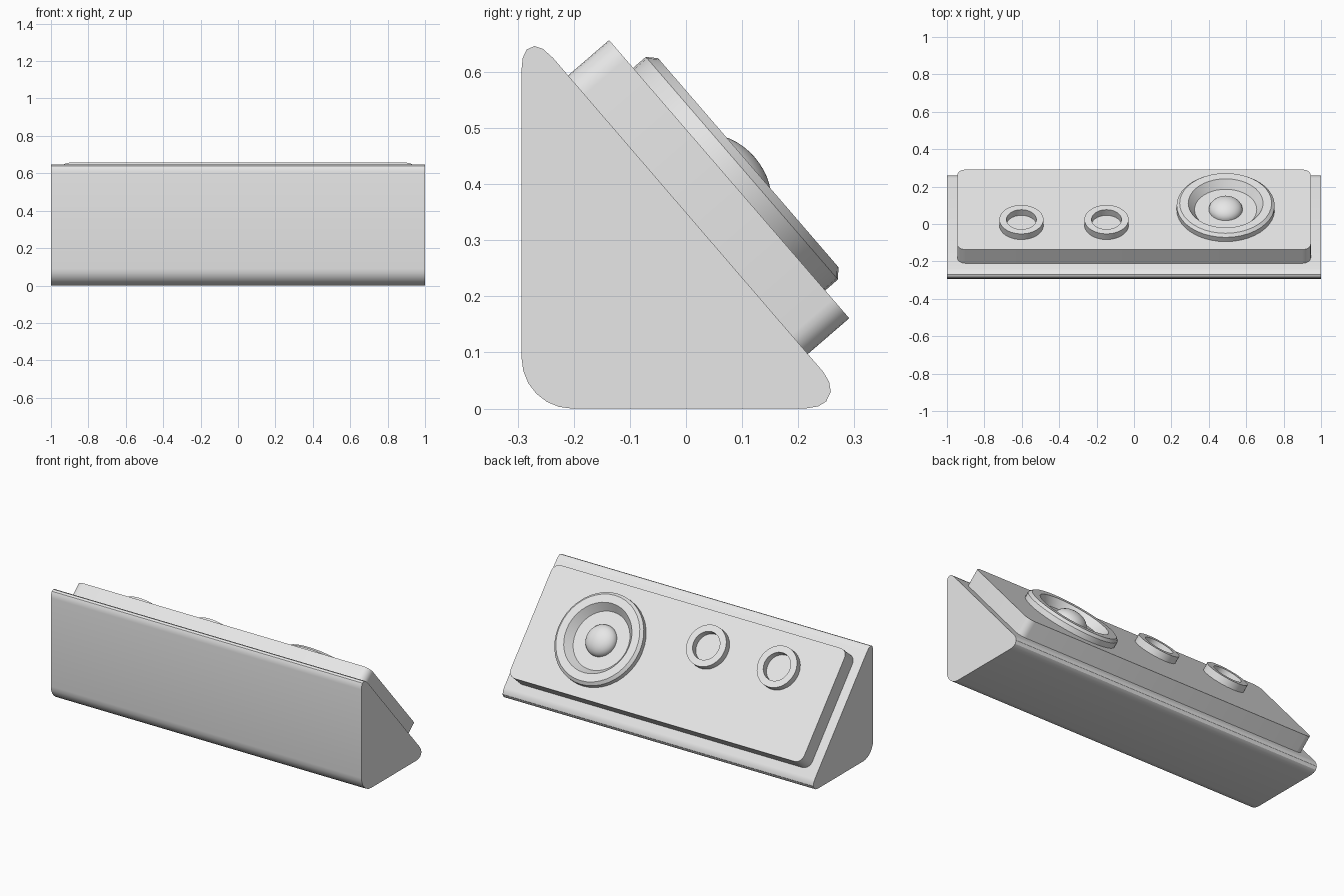
import bpy
import math
from mathutils import Matrix, Vector

cube = bpy.data.objects.get("Cube")
if cube:
    bpy.data.objects.remove(cube, do_unlink=True)

grey = bpy.data.materials.new("light_grey")
grey.use_nodes = True
grey.diffuse_color = (0.8, 0.8, 0.8, 1)
grey.node_tree.nodes["Principled BSDF"].inputs["Base Color"].default_value = (0.8, 0.8, 0.8, 1)

# Frame of the sloped panel surface: local z points out of the slope, local y runs down it
TILT = Matrix.Rotation(math.radians(-49.2), 4, 'X')
PANEL_DEPTH = 0.097
PANEL_BASE = Matrix.Translation((0, 0.0035, 0.3455)) @ TILT
PANEL_TOP = PANEL_BASE @ Matrix.Translation((0, 0, PANEL_DEPTH))


def make(name, verts, faces, matrix):
    mesh = bpy.data.meshes.new(name)
    mesh.from_pydata([matrix @ Vector(v) for v in verts], [], faces)
    mesh.materials.append(grey)
    obj = bpy.data.objects.new(name, mesh)
    bpy.context.collection.objects.link(obj)
    bpy.ops.object.select_all(action='DESELECT')
    obj.select_set(True)
    bpy.context.view_layer.objects.active = obj
    bpy.ops.object.mode_set(mode='EDIT')
    bpy.ops.mesh.select_all(action='SELECT')
    bpy.ops.mesh.normals_make_consistent(inside=False)
    bpy.ops.object.mode_set(mode='OBJECT')
    bpy.ops.object.shade_smooth_by_angle(angle=math.radians(32))
    return obj


def prism(name, outline, low, high, matrix):
    """Extrude a 2D outline along local z."""
    n = len(outline)
    verts = [(x, y, z) for z in (low, high) for x, y in outline]
    faces = [(i, (i + 1) % n, n + (i + 1) % n, n + i) for i in range(n)]
    faces += [tuple(reversed(range(n))), tuple(range(n, 2 * n))]
    return make(name, verts, faces, matrix)


def lathe(name, profile, x, y, closed=True, sides=40):
    """Spin a (radius, height) profile about the panel normal."""
    verts, faces, n = [], [], len(profile)
    for s in range(sides):
        a = 2 * math.pi * s / sides
        verts += [(r * math.cos(a), r * math.sin(a), h) for r, h in profile]
    for s in range(sides):
        a, b = s * n, (s + 1) % sides * n
        for i in range(n if closed else n - 1):
            j = (i + 1) % n
            faces.append((a + i, b + i, b + j, a + j))
    if not closed:
        faces.append(tuple(s * n for s in range(sides)))
        faces.append(tuple(s * n + n - 1 for s in range(sides)))
    return make(name, verts, faces, PANEL_TOP @ Matrix.Translation((x, y, 0)))


def arc(cx, cy, r, start, end, steps=6):
    angles = [math.radians(start + (end - start) * i / steps) for i in range(steps + 1)]
    return [(cx + r * math.cos(a), cy + r * math.sin(a)) for a in angles]


# Wedge body: rounded triangle side profile (y, z) extruded along x
profile = arc(-0.203, 0.09, 0.09, 270, 180)
profile += [(-0.293, 0.605), (-0.291, 0.625), (-0.284, 0.64), (-0.27, 0.646),
            (-0.255, 0.641), (-0.237, 0.625)]
profile += [(0.245, 0.065), (0.255, 0.048), (0.258, 0.03), (0.25, 0.013),
            (0.236, 0.004), (0.212, 0)]
to_side = Matrix(((0, 0, 1, 0), (1, 0, 0, 0), (0, 1, 0, 0), (0, 0, 0, 1)))
prism("wedge_body", profile, -1, 1, to_side)

# Raised panel with rounded corners
W, L, R = 0.945, 0.3275, 0.045
plate = []
for sx, sy, start in ((1, 1, 0), (-1, 1, 90), (-1, -1, 180), (1, -1, 270)):
    plate += arc(sx * (W - R), sy * (L - R), R, start, start + 90)
prism("sloped_panel", plate, -0.002, PANEL_DEPTH, PANEL_BASE)

# Large chamfered ring with a flared inside wall, and the dome in its middle
lathe("large_ring", [(0.262, -0.002), (0.262, 0.03), (0.246, 0.045),
                     (0.2, 0.045), (0.165, -0.002)], 0.49, 0)
dome = [(0.09 * math.cos(a), 0.06 * math.sin(a))
        for a in (math.radians(d) for d in range(0, 90, 9))]
lathe("centre_dome", dome + [(0.003, 0.06)], 0.49, 0, closed=False)

# Two small rings
for name, x in (("small_ring_outer", -0.602), ("small_ring_inner", -0.147)):
    lathe(name, [(0.118, -0.002), (0.118, 0.04), (0.08, 0.04), (0.08, -0.002)], x, -0.127)
